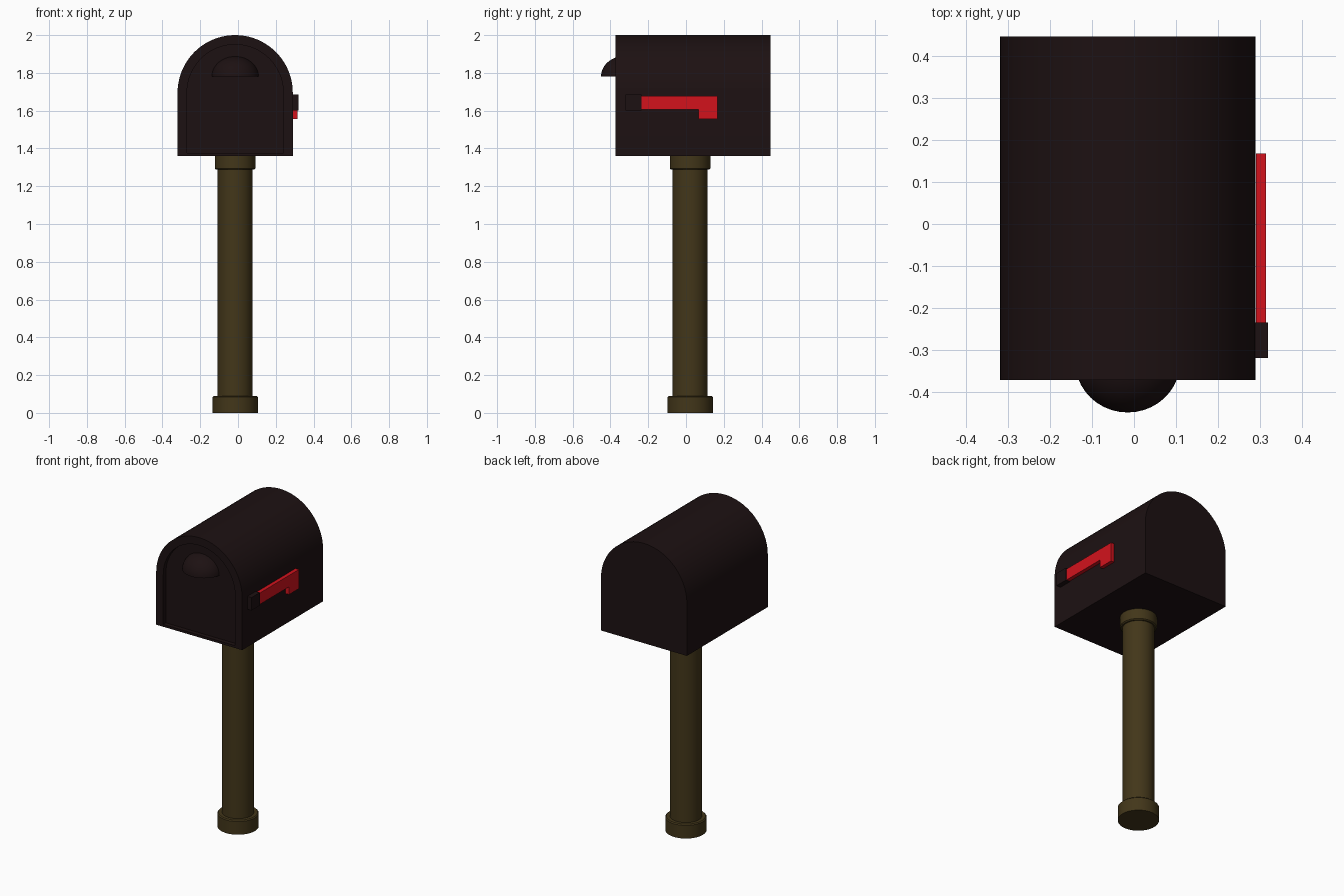
import bpy, bmesh, math

if "Cube" in bpy.data.objects:
    bpy.data.objects.remove(bpy.data.objects["Cube"])

CX = -0.015          # centre line of box and post
PY = 0.022           # post centre in y


def material(name, rgb):
    m = bpy.data.materials.new(name)
    m.diffuse_color = (*rgb, 1)
    m.use_nodes = True
    m.node_tree.nodes["Principled BSDF"].inputs["Base Color"].default_value = m.diffuse_color
    return m


DARK = material("dark_metal", (0.012, 0.0055, 0.006))
WOOD = material("post_brown", (0.055, 0.037, 0.010))
RED = material("flag_red", (0.65, 0.006, 0.012))


def finish(name, bm, mat, smooth=True):
    bmesh.ops.recalc_face_normals(bm, faces=bm.faces)
    me = bpy.data.meshes.new(name)
    bm.to_mesh(me)
    bm.free()
    ob = bpy.data.objects.new(name, me)
    bpy.context.collection.objects.link(ob)
    me.materials.append(mat)
    bpy.ops.object.select_all(action='DESELECT')
    ob.select_set(True)
    bpy.context.view_layer.objects.active = ob
    if smooth:
        bpy.ops.object.shade_smooth_by_angle(angle=math.radians(30))
    return ob


def arch(r, z0, zc=1.695, n=40):
    """Arch outline: flat bottom, straight sides, half-round top."""
    pts = [(CX - r, z0), (CX + r, z0)]
    pts += [(CX + r * math.cos(math.pi * i / n), zc + r * math.sin(math.pi * i / n))
            for i in range(n + 1)]
    return pts


def bridge(bm, a, b):
    for i in range(len(a)):
        j = (i + 1) % len(a)
        bm.faces.new((a[i], a[j], b[j], b[i]))


def lathe(name, profile, mat, n=48):
    bm = bmesh.new()
    rings = [[bm.verts.new((CX + r * math.cos(2 * math.pi * i / n),
                            PY + r * math.sin(2 * math.pi * i / n), z)) for i in range(n)]
             for r, z in profile]
    for a, b in zip(rings, rings[1:]):
        bridge(bm, a, b)
    bm.faces.new(rings[0])
    bm.faces.new(rings[-1])
    return finish(name, bm, mat)


def extrude_x(name, pts, x0, x1, mat):
    """Extrude a (y, z) outline along x."""
    bm = bmesh.new()
    a = [bm.verts.new((x0, y, z)) for y, z in pts]
    b = [bm.verts.new((x1, y, z)) for y, z in pts]
    bridge(bm, a, b)
    bm.faces.new(a)
    bm.faces.new(b)
    return finish(name, bm, mat, False)


# mailbox body: back cap, shell, front rim, recessed door
bm = bmesh.new()
loops = [[bm.verts.new((x, y, z)) for x, z in arch(r, z0)]
         for r, z0, y in ((0.305, 1.36, 0.448), (0.305, 1.36, -0.372),
                          (0.255, 1.375, -0.372), (0.255, 1.375, -0.345))]
for a, b in zip(loops, loops[1:]):
    bridge(bm, a, b)
bm.faces.new(loops[0])
bm.faces.new(loops[-1])
finish("mailbox_body", bm, DARK)

# door handle: quarter ellipsoid hood
bm = bmesh.new()
bmesh.ops.create_uvsphere(bm, u_segments=40, v_segments=24, radius=1)
for co, no in (((0, 0, 0), (0, 0, -1)), ((0, 0, 0), (0, 1, 0))):
    bmesh.ops.bisect_plane(bm, geom=bm.verts[:] + bm.edges[:] + bm.faces[:], dist=1e-5,
                           plane_co=co, plane_no=no, clear_outer=True)
    bmesh.ops.holes_fill(bm, edges=[e for e in bm.edges if e.is_boundary])
for v in bm.verts:
    v.co = (CX + v.co.x * 0.125, -0.33 + v.co.y * 0.12, 1.78 + v.co.z * 0.108)
finish("door_handle", bm, DARK)

# post with base and top collar
lathe("post", [(0.093, 0.02), (0.093, 1.35)], WOOD)
lathe("post_base", [(0.12, 0), (0.12, 0.084), (0.114, 0.09)], WOOD)
lathe("post_collar", [(0.101, 1.288), (0.107, 1.294), (0.107, 1.362)], WOOD)

# signal flag and its pivot block
extrude_x("flag", [(-0.25, 1.605), (0.067, 1.605), (0.067, 1.555), (0.168, 1.555),
                   (0.168, 1.678), (-0.25, 1.678)], 0.291, 0.315, RED)
extrude_x("flag_pivot", [(-0.32, 1.602), (-0.235, 1.602), (-0.235, 1.685), (-0.32, 1.685)],
          0.28, 0.32, DARK)
